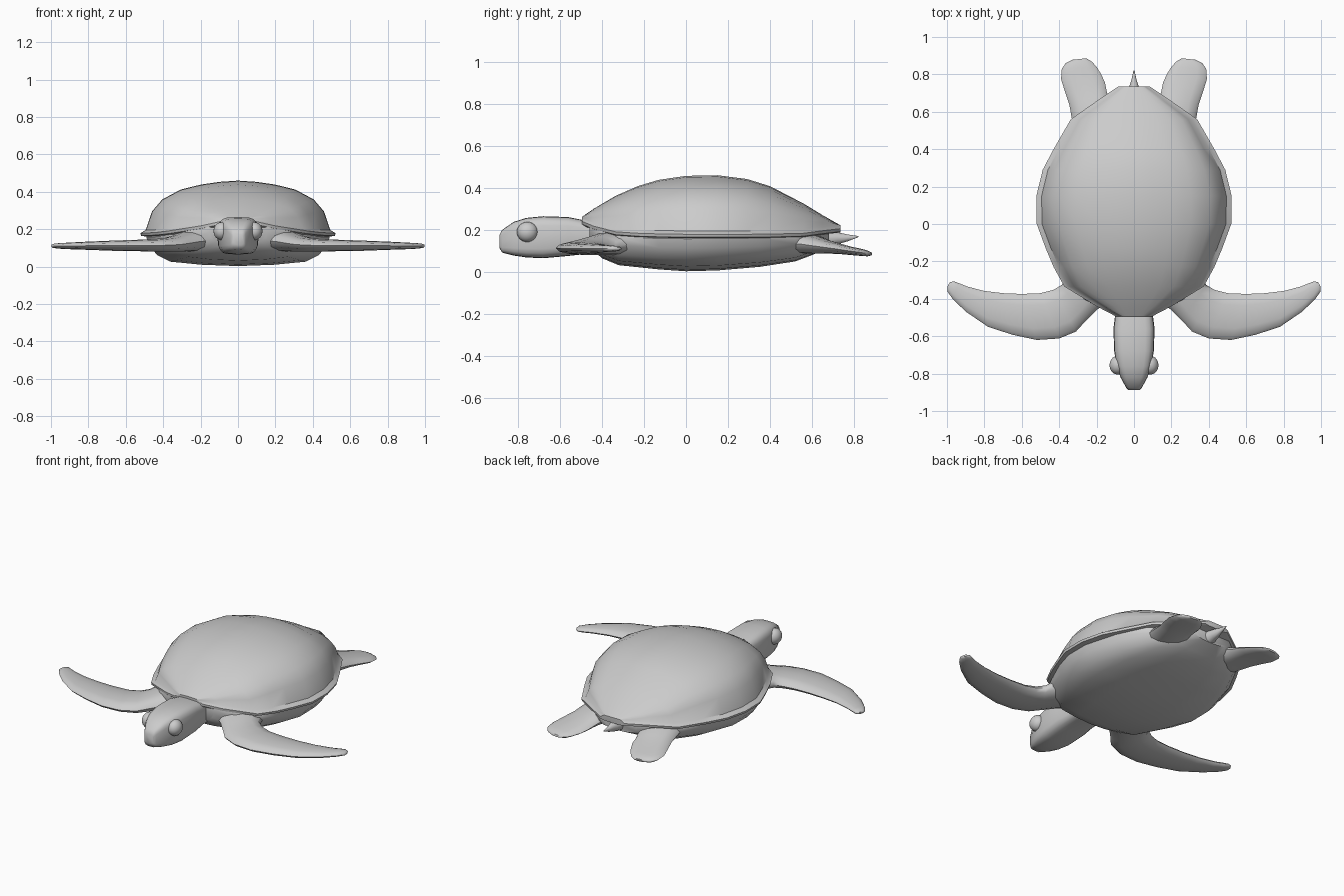
import bpy, bmesh
from math import cos, sin, pi, copysign
from mathutils import Vector

if "Cube" in bpy.data.objects:
    bpy.data.objects.remove(bpy.data.objects["Cube"])


def finish(ob, angle=35, mirror=False, subdiv=0):
    bpy.context.scene.collection.objects.link(ob)
    if mirror:
        ob.modifiers.new("mirror", 'MIRROR').use_axis[0] = True
    if subdiv:
        m = ob.modifiers.new("subdivide", 'SUBSURF')
        m.levels = m.render_levels = subdiv
    bpy.ops.object.select_all(action='DESELECT')
    ob.select_set(True)
    bpy.context.view_layer.objects.active = ob
    bpy.ops.object.shade_smooth_by_angle(angle=angle * pi / 180)
    return ob


def loft(name, rings, **kw):
    bm = bmesh.new()
    vr = [[bm.verts.new(p) for p in r] for r in rings]
    n = len(vr[0])
    for a, b in zip(vr, vr[1:]):
        for i in range(n):
            j = (i + 1) % n
            bm.faces.new((a[i], a[j], b[j], b[i]))
    bm.faces.new(vr[0])
    bm.faces.new(vr[-1])
    bmesh.ops.recalc_face_normals(bm, faces=bm.faces)
    me = bpy.data.meshes.new(name)
    bm.to_mesh(me)
    bm.free()
    return finish(bpy.data.objects.new(name, me), **kw)


def symmetric(half, y):
    # half runs from the outer right side to a point on the centre line
    left = [(-x, z) for x, z in reversed(half) if x > 1e-6]
    return [(x, y, z) for x, z in half + left]


def spow(v, e):
    return copysign(abs(v) ** e, v)


def blade(rows, n=12):
    # rows: leading point, trailing point, mid height, thickness
    rings = []
    for lx, ly, tx, ty, z, t in rows:
        a, b = Vector((lx, ly, z)), Vector((tx, ty, z))
        c, h = (a + b) / 2, (a - b) / 2
        rings.append([c + h * cos(2 * pi * i / n)
                      + Vector((0, 0, t / 2 * spow(sin(2 * pi * i / n), 0.9)))
                      for i in range(n)])
    return rings


# Upper shell: y, half width, rim height, ridge height
shell = [(-.495, .095, .235, .262), (-.44, .20, .212, .30), (-.335, .372, .185, .362),
         (-.23, .43, .178, .408), (-.13, .472, .175, .438), (0, .52, .173, .457),
         (.15, .522, .173, .46), (.29, .488, .173, .442), (.40, .43, .174, .408),
         (.56, .338, .178, .325), (.65, .21, .19, .27), (.735, .085, .2, .222)]
dome = [(1, 0), (.93, .38), (.82, .62), (.62, .82), (.4, .92), (.2, .975), (0, 1)]
rings = []
for y, w, rz, top in shell:
    wi, z0 = w - .028, rz + .022
    half = [(w - .03, rz - .012), (w - .004, rz - .008), (w, rz + .006)]
    half += [(wi * u, z0 + (top - z0) * v) for u, v in dome]
    rings.append(symmetric(half, y))
loft("upper_shell", rings, angle=40)

# Underside body: y, half width, bottom, top
body = [(-.46, .16, .12, .225), (-.40, .27, .065, .20), (-.32, .36, .032, .19),
        (-.13, .45, .012, .185), (0, .49, .003, .185), (.15, .49, .007, .185),
        (.35, .43, .024, .185), (.52, .34, .05, .188), (.6, .25, .08, .195),
        (.68, .14, .12, .2)]
under = [(.95, 1), (1, .85), (.97, .6), (.88, .32), (.74, .13), (.4, .04), (0, 0)]
loft("underside", [symmetric([(w * u, b + (t - b) * v) for u, v in under], y)
                   for y, w, b, t in body], angle=50)

# Head and neck: y, half width, bottom, top
head = [(-.888, .03, .115, .175), (-.875, .042, .092, .2), (-.82, .072, .078, .238),
        (-.76, .093, .069, .257), (-.68, .106, .065, .265), (-.56, .11, .076, .261),
        (-.48, .1, .085, .245), (-.36, .1, .09, .23)]
rings = []
for y, w, b, t in head:
    ring = []
    for i in range(20):
        a = 2 * pi * i / 20
        ring.append((w * spow(cos(a), .5), y, (b + t) / 2 + (t - b) / 2 * spow(sin(a), .5)))
    rings.append(ring)
loft("head", rings, angle=50)

# Eyes
bm = bmesh.new()
bmesh.ops.create_uvsphere(bm, u_segments=20, v_segments=12, radius=1)
for v in bm.verts:
    v.co = Vector((.088 + .043 * v.co.x, -.755 + .05 * v.co.y, .19 + .048 * v.co.z))
me = bpy.data.meshes.new("eyes")
bm.to_mesh(me)
bm.free()
finish(bpy.data.objects.new("eyes", me), mirror=True)

# Front flippers
front = [(.12, -.40, .30, -.18, .14, .12), (.20, -.46, .36, -.26, .135, .11),
         (.26, -.52, .385, -.325, .125, .09), (.31, -.575, .43, -.352, .118, .075),
         (.40, -.612, .50, -.37, .114, .066), (.52, -.62, .60, -.374, .113, .06),
         (.65, -.592, .70, -.37, .112, .054), (.78, -.55, .80, -.358, .112, .045),
         (.90, -.468, .89, -.335, .111, .036), (.97, -.40, .94, -.315, .111, .03),
         (.998, -.36, .965, -.306, .111, .024), (.998, -.335, .985, -.312, .111, .012)]
loft("front_flippers", blade(front), mirror=True, angle=60)

# Hind flippers
hind = [(.31, .45, .10, .58, .14, .10), (.33, .55, .13, .66, .132, .09),
        (.345, .635, .145, .705, .12, .065), (.37, .71, .155, .755, .11, .05),
        (.39, .775, .175, .80, .1, .04), (.386, .83, .20, .84, .093, .034),
        (.365, .86, .225, .868, .088, .028), (.33, .878, .255, .886, .086, .014)]
loft("hind_flippers", blade(hind), mirror=True, angle=60)

# Tail
tail = [(.62, .05, .155, .05), (.72, .03, .16, .03), (.77, .014, .162, .017),
        (.82, .003, .168, .003)]
loft("tail", [[(w * cos(i * pi / 5), y, z + h * sin(i * pi / 5)) for i in range(10)]
              for y, w, z, h in tail], angle=60)
